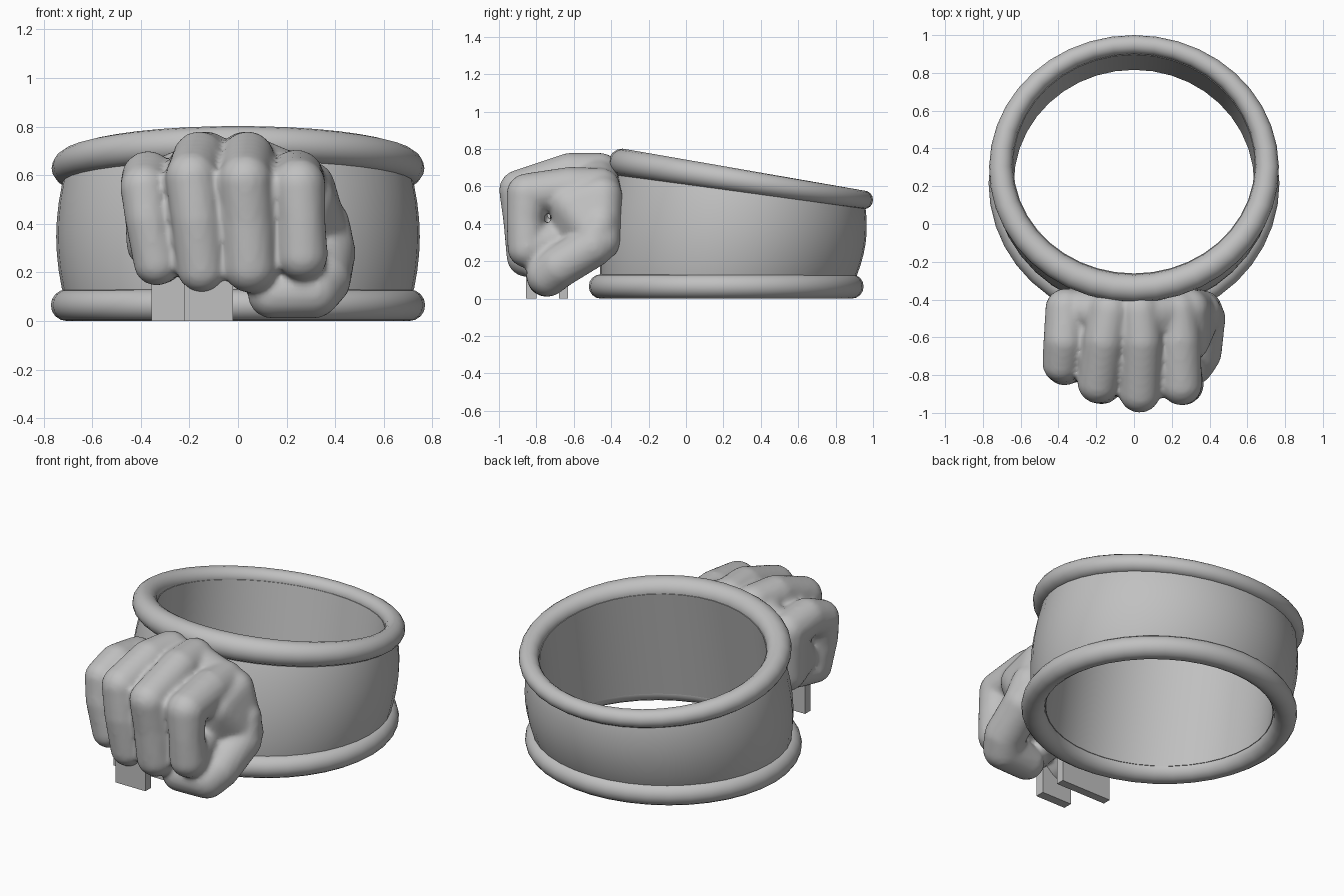
import bpy
import bmesh
from math import sin, cos, tau
from mathutils import Matrix

cube = bpy.data.objects.get("Cube")
if cube:
    bpy.data.objects.remove(cube)

grey = bpy.data.materials.new("plain_grey")
grey.use_nodes = True
colour = (0.53, 0.53, 0.53, 1)
grey.diffuse_color = colour
grey.node_tree.nodes["Principled BSDF"].inputs["Base Color"].default_value = colour


def finish(name, bm, smooth=True):
    bmesh.ops.recalc_face_normals(bm, faces=bm.faces)
    mesh = bpy.data.meshes.new(name)
    bm.to_mesh(mesh)
    bm.free()
    mesh.materials.append(grey)
    for p in mesh.polygons:
        p.use_smooth = smooth
    obj = bpy.data.objects.new(name, mesh)
    bpy.context.collection.objects.link(obj)
    return obj


def loop_sweep(name, section, steps=40):
    """Sweep a closed section around the band; section(t) returns points."""
    bm = bmesh.new()
    rows = [[bm.verts.new(p) for p in section(tau * i / steps)] for i in range(steps)]
    count = len(rows[0])
    for i in range(steps):
        a, b = rows[i], rows[(i + 1) % steps]
        for j in range(count):
            k = (j + 1) % count
            bm.faces.new((a[j], b[j], b[k], a[k]))
    return finish(name, bm)


# Centre line and tube radius of each rim; the upper one slopes and thins to the back
def lower(t):
    return 0.705, 0.215, 0.67, 0.065, 0.065


def upper(t):
    return 0.705, 0.305, 0.645, 0.628 - 0.1 * sin(t), 0.062 - 0.012 * sin(t)


def at(ring, t, out, up=0):
    rx, cy, ry, z, r = ring
    return ((rx + out) * cos(t), cy + (ry + out) * sin(t), z + up)


def rim(ring_fn, sides=16):
    def section(t):
        ring = ring_fn(t)
        r = ring[4]
        return [at(ring, t, r * cos(a), r * sin(a))
                for a in (tau * j / sides for j in range(sides))]
    return section


def wall(t):
    lo, hi = lower(t), upper(t)

    def blend(u, out):
        return at([p + (q - p) * u for p, q in zip(lo, hi)], t, out)
    outer = [blend(j / 8, 0.043 * sin(tau / 2 * j / 8) ** 0.8 if 0 < j < 8 else 0)
             for j in range(9)]
    return outer + [blend(1, -hi[4] * 1.06), blend(0, -lo[4] * 1.06)]


loop_sweep("lower_rim", rim(lower))
loop_sweep("upper_rim", rim(upper))
band = loop_sweep("band_wall", wall)
band.data.set_sharp_from_angle(angle=0.7)

# Fist: rounded hulls fused into one skin
fist = bmesh.new()


def hull(*balls):
    part = bmesh.new()
    for x, y, z, r in balls:
        bmesh.ops.create_icosphere(part, subdivisions=3, radius=r,
                                   matrix=Matrix.Translation((x, y, z)))
    res = bmesh.ops.convex_hull(part, input=part.verts)
    junk = {g for g in res["geom_interior"] if isinstance(g, bmesh.types.BMVert)}
    bmesh.ops.delete(part, geom=list(junk), context="VERTS")
    temp = bpy.data.meshes.new("temp")
    part.to_mesh(temp)
    part.free()
    fist.from_mesh(temp)
    bpy.data.meshes.remove(temp)


def chain(*balls):
    for a, b in zip(balls, balls[1:]):
        hull(a, b)


# Palm and heel of the hand
hull((-0.36, -0.45, 0.54, 0.11), (0.29, -0.45, 0.55, 0.11),
     (-0.12, -0.47, 0.64, 0.11), (0.08, -0.47, 0.64, 0.11),
     (-0.35, -0.46, 0.32, 0.11), (0.36, -0.46, 0.31, 0.11),
     (-0.32, -0.62, 0.34, 0.1), (0.29, -0.62, 0.5, 0.11), (0.24, -0.6, 0.3, 0.1))

# Fingers: hand-back tendon, knuckle, middle joint, tip tucked under
chain((-0.36, -0.45, 0.57, 0.11), (-0.37, -0.62, 0.59, 0.11), (-0.385, -0.74, 0.55, 0.1),
      (-0.37, -0.76, 0.42, 0.095), (-0.335, -0.75, 0.24, 0.095), (-0.3, -0.6, 0.25, 0.09))
chain((-0.13, -0.46, 0.67, 0.11), (-0.16, -0.62, 0.67, 0.11), (-0.19, -0.84, 0.59, 0.11),
      (-0.17, -0.85, 0.42, 0.105), (-0.15, -0.83, 0.215, 0.1), (-0.14, -0.63, 0.23, 0.09))
chain((0.03, -0.46, 0.67, 0.11), (0.04, -0.62, 0.67, 0.11), (0.03, -0.89, 0.58, 0.11),
      (0.04, -0.87, 0.42, 0.108), (0.05, -0.85, 0.225, 0.11), (0.05, -0.63, 0.24, 0.09))
chain((0.23, -0.46, 0.59, 0.11), (0.24, -0.62, 0.59, 0.115), (0.25, -0.85, 0.56, 0.11),
      (0.26, -0.86, 0.42, 0.1), (0.265, -0.85, 0.27, 0.105), (0.24, -0.7, 0.31, 0.1))

# Thumb folded below the fingers
chain((0.36, -0.46, 0.4, 0.1), (0.37, -0.5, 0.28, 0.115), (0.35, -0.68, 0.17, 0.115),
      (0.31, -0.74, 0.125, 0.115), (0.14, -0.75, 0.11, 0.1))

hand = finish("fist", fist)
remesh = hand.modifiers.new("fuse", "REMESH")
remesh.mode = "VOXEL"
remesh.voxel_size = 0.016
remesh.use_smooth_shade = True
soften = hand.modifiers.new("soften", "SMOOTH")
soften.factor = 0.5
soften.iterations = 4


# Support plates standing under the fingers
def plate(name, x0, x1, y0, y1, top):
    bm = bmesh.new()
    place = Matrix.Translation(((x0 + x1) / 2, (y0 + y1) / 2, top / 2))
    bmesh.ops.create_cube(bm, size=1, matrix=place @ Matrix.Diagonal((x1 - x0, y1 - y0, top, 1)))
    finish(name, bm, smooth=False)


plate("front_support", -0.22, -0.02, -0.855, -0.8, 0.18)
plate("rear_support", -0.355, -0.02, -0.68, -0.63, 0.22)
